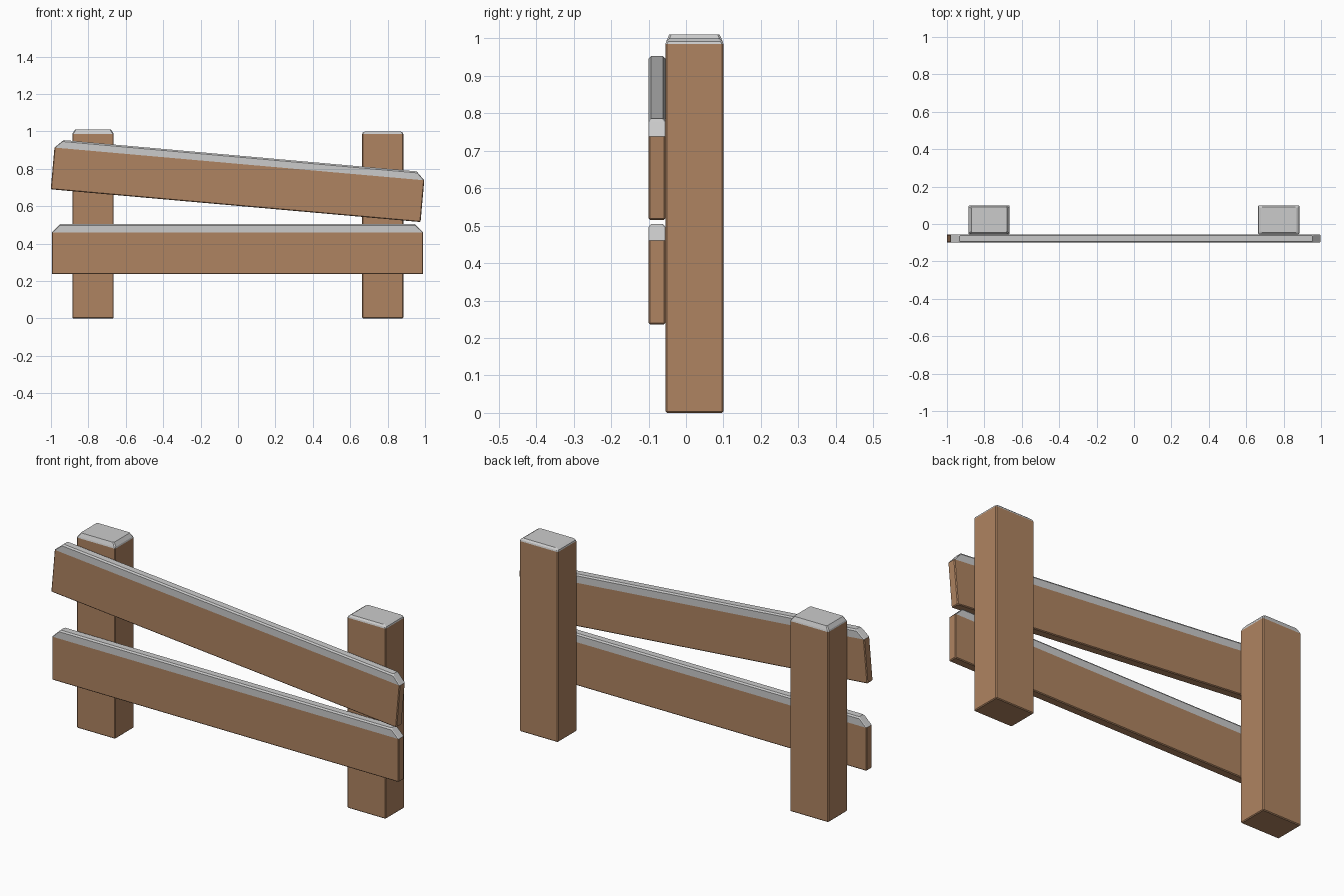
import bpy, bmesh, math

if "Cube" in bpy.data.objects:
    bpy.data.objects.remove(bpy.data.objects["Cube"])

wood = bpy.data.materials.new("wood")
wood.diffuse_color = (0.43, 0.23, 0.12, 1)
wood.use_nodes = True
wood.node_tree.nodes["Principled BSDF"].inputs["Base Color"].default_value = wood.diffuse_color


def loft(name, rings, loc, tilt=0, mat=None, cap_bottom=False, cap_top=False):
    """Stack chamfered rectangles given as (half x, half y, z, corner cut)."""
    bm = bmesh.new()
    loops = []
    for hx, hy, z, c in rings:
        outline = [(hx - c, -hy), (hx, -hy + c), (hx, hy - c), (hx - c, hy),
                   (-hx + c, hy), (-hx, hy - c), (-hx, -hy + c), (-hx + c, -hy)]
        loops.append([bm.verts.new((x, y, z)) for x, y in outline])
    for a, b in zip(loops, loops[1:]):
        for i in range(8):
            j = (i + 1) % 8
            bm.faces.new((a[i], a[j], b[j], b[i]))
    if cap_bottom:
        bm.faces.new(loops[0][::-1])
    if cap_top:
        bm.faces.new(loops[-1])
    mesh = bpy.data.meshes.new(name)
    bm.to_mesh(mesh)
    bm.free()
    obj = bpy.data.objects.new(name, mesh)
    bpy.context.collection.objects.link(obj)
    obj.location = loc
    obj.rotation_euler.y = tilt
    if mat:
        mesh.materials.append(mat)
    return obj


C = 0.004  # worn edge size


def timber(name, cap_name, hx, hy, split, cap_rings, loc, tilt=0):
    """Wooden body with a grey cap continuing above the split height."""
    loft(name, [(hx - C, hy - C, 0, C / 2), (hx, hy, C, C), (hx, hy, split, C)],
         loc, tilt, wood, cap_bottom=True)
    loft(cap_name, [(hx, hy, split, C)] + cap_rings, loc, tilt, cap_top=True)


# Posts, the left one slightly taller
for side, x, top in (("left", -0.775, 1.01), ("right", 0.774, 1.0)):
    hx, hy = 0.11, 0.0775
    cap = [(hx - 0.002, hy - 0.002, 0.992, 0.006),
           (hx - 0.015, hy - 0.010, top, 0.005)]
    timber(side + "_post", side + "_post_cap", hx, hy, 0.985, cap, (x, 0.0225, 0))

# Rails, level below and sagging above
for level, x, z, tilt in (("lower", -0.0025, 0.236, 0),
                          ("upper", -0.0125, 0.6025, math.radians(5.06))):
    hx, hy, split, top = 0.9925, 0.0225, 0.224, 0.268
    cap = [(hx - 0.037, hy, top - 0.008, C),
           (hx - 0.045, hy - 0.006, top, C)]
    timber(level + "_rail", level + "_rail_cap", hx, hy, split, cap,
           (x, -0.0775, z), tilt)
